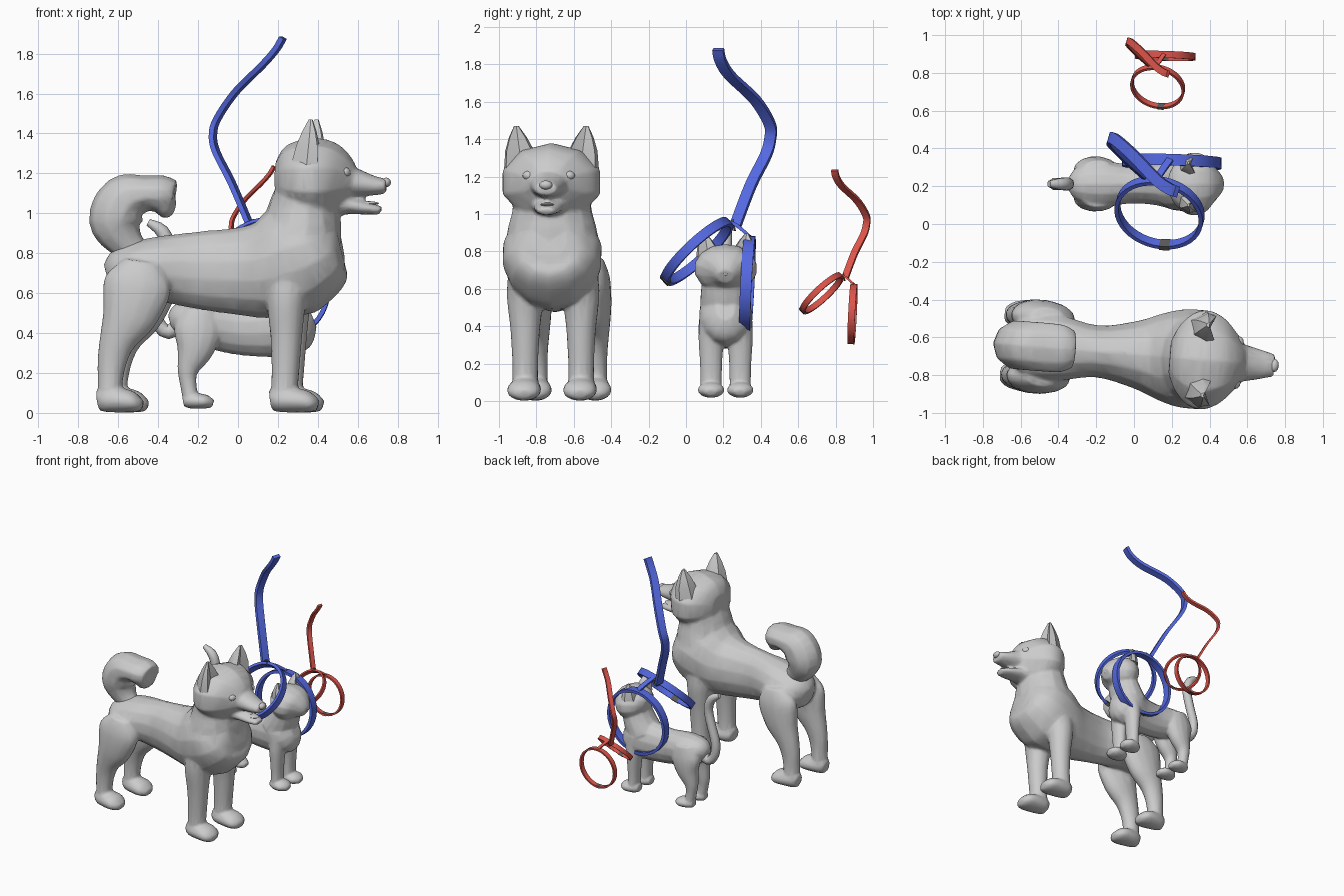
import bpy, bmesh, math
from mathutils import Vector, Matrix

if "Cube" in bpy.data.objects:
    bpy.data.objects.remove(bpy.data.objects["Cube"])


def finish(name, bm, mat=None, angle=40):
    bmesh.ops.recalc_face_normals(bm, faces=bm.faces)
    me = bpy.data.meshes.new(name)
    bm.to_mesh(me)
    bm.free()
    ob = bpy.data.objects.new(name, me)
    bpy.context.collection.objects.link(ob)
    if mat:
        me.materials.append(mat)
    shade(ob, angle)
    return ob


def shade(ob, angle):
    bpy.ops.object.select_all(action='DESELECT')
    ob.select_set(True)
    bpy.context.view_layer.objects.active = ob
    bpy.ops.object.shade_smooth_by_angle(angle=math.radians(angle))


def spline(pts, steps):
    P = [Vector(p) for p in pts]
    out = []
    for i in range(len(P) - 1):
        a, b, c, d = P[max(i - 1, 0)], P[i], P[i + 1], P[min(i + 2, len(P) - 1)]
        for k in range(steps):
            t = k / steps
            out.append(0.5 * (2 * b + (c - a) * t + (2 * a - 5 * b + 4 * c - d) * t * t
                              + (3 * b - a - 3 * c + d) * t ** 3))
    return out + [P[-1]]


def bridge(bm, rings, closed=False):
    n = len(rings[0])
    for i in range(len(rings) if closed else len(rings) - 1):
        a, b = rings[i], rings[(i + 1) % len(rings)]
        for j in range(n):
            bm.faces.new((a[j], a[(j + 1) % n], b[(j + 1) % n], b[j]))
    if not closed:
        bm.faces.new(rings[0])
        bm.faces.new(rings[-1])


def tube(name, pts, steps=4, sides=14, y=0.0):
    """Loft of ovals; each point is x, z, half width in y, half thickness in the xz plane."""
    bm = bmesh.new()
    P = spline(pts, steps)
    rings = []
    for i, p in enumerate(P):
        t = P[min(i + 1, len(P) - 1)] - P[max(i - 1, 0)]
        t = Vector((t[0], 0, t[1])).normalized()
        nrm = Vector((-t.z, 0, t.x))
        c = Vector((p[0], y, p[1]))
        rings.append([bm.verts.new(c + Vector((0, p[2] * math.cos(a), 0)) + nrm * p[3] * math.sin(a))
                      for a in (2 * math.pi * (k + .5) / sides for k in range(sides))])
    bridge(bm, rings)
    return finish(name, bm)


def ball(name, c, r, seg=12):
    bm = bmesh.new()
    bmesh.ops.create_uvsphere(bm, u_segments=seg, v_segments=seg // 2 + 2, radius=1,
                              matrix=Matrix.Translation(c) @ Matrix.Diagonal((*r, 1)))
    return finish(name, bm)


def ear(name, base, tip, hx, hy):
    # pointed ear with a hollow front
    b, t = Vector(base), Vector(tip)
    outline = ((1, -.85, 0), (.2, -1, 0), (-1, -.5, 0), (-1, .5, 0), (.2, 1, 0), (1, .85, 0), (.5, 0, 0))
    bm = bmesh.new()
    rings = [[bm.verts.new(b.lerp(t, f) + Vector((o[0] * hx, o[1] * hy, 0)) * s) for o in outline]
             for f, s in ((0, 1), (.45, .78), (.75, .48), (1, .13))]
    bridge(bm, rings)
    return finish(name, bm)


def blend(name, parts, voxel, ratio):
    # fuse overlapping parts into one skin
    bpy.ops.object.select_all(action='DESELECT')
    for p in parts:
        p.select_set(True)
    ob = parts[0]
    bpy.context.view_layer.objects.active = ob
    bpy.ops.object.join()
    ob.name = name
    m = ob.modifiers.new("fuse", 'REMESH')
    m.mode, m.voxel_size = 'VOXEL', voxel
    m = ob.modifiers.new("soften", 'SMOOTH')
    m.factor, m.iterations = .5, 5
    m = ob.modifiers.new("reduce", 'DECIMATE')
    m.ratio = ratio
    for m in list(ob.modifiers):
        bpy.ops.object.modifier_apply(modifier=m.name)
    shade(ob, 60)
    return ob


def place(obs, matrix):
    for o in obs:
        o.matrix_world = matrix @ o.matrix_world


# Dog: trunk, neck, head, muzzle and jaw
skin = [
    tube("trunk", [(-.65, .67, .07, .08), (-.58, .69, .16, .14), (-.42, .72, .18, .16), (-.2, .715, .14, .195),
                   (0, .71, .18, .22), (.15, .72, .235, .25), (.29, .77, .268, .285), (.4, .81, .255, .24),
                   (.48, .85, .18, .17), (.515, .86, .1, .11)]),
    tube("neck", [(.28, .72, .26, .2), (.32, .9, .245, .2), (.33, 1.02, .215, .18), (.35, 1.15, .2, .14)]),
    tube("head", [(.19, 1.17, .09, .09), (.23, 1.17, .18, .16), (.3, 1.17, .255, .195), (.38, 1.17, .275, .21),
                  (.46, 1.17, .24, .195), (.53, 1.165, .165, .15), (.58, 1.16, .1, .09)], sides=10),
    tube("muzzle", [(.48, 1.16, .12, .1), (.58, 1.155, .1, .075), (.67, 1.14, .08, .052), (.745, 1.135, .06, .038)]),
    tube("jaw", [(.46, 1.05, .11, .07), (.56, 1.04, .085, .045), (.65, 1.025, .068, .032), (.72, 1.015, .045, .02)])]
dog = []
for s, side in ((-1, "right"), (1, "left")):
    skin += [
        tube("front_leg", [(.27, .74, .08, .1), (.255, .58, .1, .1), (.255, .38, .08, .08), (.25, .2, .07, .07),
                           (.24, .05, .07, .065)], y=s * .15),
        tube("front_paw", [(.175, .06, .05, .05), (.22, .065, .08, .062), (.33, .06, .092, .06), (.385, .045, .08, .045),
                           (.415, .035, .04, .025)], y=s * .15),
        tube("hind_leg", [(-.47, .76, .05, .09), (-.49, .65, .085, .17), (-.53, .5, .09, .145), (-.59, .37, .075, .095),
                          (-.62, .26, .062, .075), (-.63, .14, .06, .062), (-.625, .05, .06, .06)], y=s * .16),
        tube("hind_paw", [(-.695, .06, .04, .05), (-.65, .065, .07, .062), (-.55, .06, .09, .06), (-.5, .045, .08, .045),
                          (-.465, .035, .04, .025)], y=s * .16)]
    dog += [ear(side + "_dog_ear", (.35, s * .155, 1.23), (.38, s * .187, 1.47), .07, .1),
            ball(side + "_dog_eye", (.545, s * .105, 1.205), (.03, .036, .027))]
dog += [blend("dog_body", skin, .012, .12),
        ball("dog_nose", (.745, 0, 1.155), (.024, .035, .024)),
        ball("dog_tongue", (.63, 0, 1.05), (.08, .04, .012)),
        blend("dog_tail", [
            tube("curl", [(-.47, .77, .05, .06), (-.56, .85, .09, .09), (-.615, .96, .13, .135), (-.565, 1.07, .135, .13),
                          (-.46, 1.1, .135, .09), (-.38, 1.095, .13, .095), (-.32, 1.085, .1, .08)], sides=10),
            ball("tip", (-.365, 1.05, 0.0)[0:1] + (0, 1.05), (.055, .1, .075))], .012, .15)]
place(dog, Matrix.Translation((0, -.69, 0)) @ Matrix.Rotation(-.08, 4, 'Z'))

# Cat
skin = [
    tube("trunk", [(-.34, .45, .04, .04), (-.29, .46, .1, .095), (-.18, .455, .125, .12), (-.02, .43, .105, .135),
                   (.12, .43, .115, .15), (.24, .445, .145, .16), (.32, .47, .12, .14), (.37, .49, .05, .06)]),
    tube("neck", [(.22, .48, .14, .13), (.27, .58, .135, .11), (.31, .7, .12, .09)]),
    tube("head", [(.19, .71, .06, .06), (.23, .715, .125, .105), (.3, .71, .168, .13), (.37, .7, .155, .12),
                  (.42, .685, .095, .085), (.46, .665, .045, .04)])]
cat = []
for s, side in ((-1, "right"), (1, "left")):
    skin += [
        tube("front_leg", [(.26, .48, .06, .08), (.26, .34, .068, .06), (.26, .2, .06, .046), (.26, .06, .057, .04)],
             y=s * .078),
        tube("front_paw", [(.21, .06, .035, .03), (.25, .06, .062, .042), (.32, .058, .07, .04), (.36, .045, .03, .02)],
             y=s * .078),
        tube("hind_leg", [(-.19, .52, .05, .08), (-.2, .42, .07, .12), (-.215, .32, .068, .095), (-.25, .22, .05, .055),
                          (-.25, .15, .042, .042), (-.235, .06, .045, .04)], y=s * .075),
        tube("hind_paw", [(-.275, .055, .03, .025), (-.24, .06, .055, .038), (-.17, .057, .065, .037),
                          (-.125, .045, .03, .02)], y=s * .075)]
    cat += [ear(side + "_cat_ear", (.285, s * .092, .77), (.29, s * .112, .895), .045, .065),
            ball(side + "_cat_eye", (.42, s * .064, .718), (.02, .03, .02))]
cat += [blend("cat_body", skin, .008, .2),
        ball("cat_nose", (.455, 0, .68), (.016, .02, .012)),
        tube("cat_tail", [(-.27, .46, .045, .045), (-.35, .405, .036, .036), (-.405, .46, .034, .034),
                          (-.415, .56, .034, .034), (-.375, .7, .034, .034), (-.35, .82, .034, .034),
                          (-.38, .91, .034, .034), (-.45, .955, .018, .018)], steps=3, sides=10)]
place(cat, Matrix.Translation((0, .212, 0)))


# Harnesses with leash
def material(name, rgb):
    m = bpy.data.materials.new(name)
    m.diffuse_color = (*rgb, 1)
    m.use_nodes = True
    m.node_tree.nodes["Principled BSDF"].inputs["Base Color"].default_value = m.diffuse_color
    return m


def rect_rings(bm, items, w, th):
    return [[bm.verts.new(c + a * w * i + b * th * j) for i, j in ((-1, -1), (1, -1), (1, 1), (-1, 1))]
            for c, a, b in items]


def band(name, c, n, r, mat, w=.026, th=.011, seg=40):
    n, c = Vector(n).normalized(), Vector(c)
    u = n.orthogonal().normalized()
    v = n.cross(u)
    items = []
    for k in range(seg):
        a = 2 * math.pi * k / seg
        d = u * math.cos(a) + v * math.sin(a)
        items.append((c + d * r, n, d))
    bm = bmesh.new()
    bridge(bm, rect_rings(bm, items, w, th), True)
    return finish(name, bm, mat, 30)


def strap(name, pts, mat, w, th, steps=6, wide=(0, 1, 0)):
    P = spline(pts, steps)
    items = []
    for i, p in enumerate(P):
        t = (P[min(i + 1, len(P) - 1)] - P[max(i - 1, 0)]).normalized()
        a = Vector(wide)
        a = (a - t * a.dot(t)).normalized()
        items.append((p, a, t.cross(a)))
    bm = bmesh.new()
    bridge(bm, rect_rings(bm, items, w, th))
    return finish(name, bm, mat, 30)


def buckle(name, c, n, r, direction, mat):
    # short sleeve around a band, on the given side of the loop
    n, c = Vector(n).normalized(), Vector(c)
    d = Vector(direction)
    d = (d - n * d.dot(n)).normalized()
    t = n.cross(d)
    return strap(name, [c + d * r - t * .028, c + d * r + t * .028], mat, .029, .014, 1, n)


NECK, NECK_N = (.135, .06, .8), (-.2, -.67, .72)
GIRTH, GIRTH_N = (.2, .328, .62), (.03, 1, -.05)
metal = material("dark_metal", (.1, .1, .1))
for color, rgb, scale, off in (("blue", (.09, .14, .75), 1, (0, 0, 0)),
                               ("red", (.72, .09, .07), .61, (.043, .69, .088))):
    mat = material(color, rgb)
    parts = [
        band(color + "_neck_loop", NECK, NECK_N, .228, mat),
        band(color + "_girth_loop", GIRTH, GIRTH_N, .252, mat, .03),
        strap(color + "_back_strap", [(.1, .21, .965), (.14, .27, .94), (.19, .34, .88)], mat, .018, .009, 4, (1, 0, 0)),
        strap(color + "_leash", [(.06, .265, .94), (-.03, .345, 1.15), (-.11, .425, 1.31), (-.125, .45, 1.4),
                                 (-.1, .448, 1.48), (-.01, .37, 1.61), (.12, .235, 1.74), (.19, .185, 1.82),
                                 (.225, .172, 1.88)], mat, .03, .013, 6, (.3, 1, 0)),
        band(color + "_leash_ring", (.085, .255, .94), (0, 1, .2), .026, metal, .006, .006, 16),
        buckle(color + "_neck_buckle", NECK, NECK_N, .228, (.2, -1, -1), metal),
        buckle(color + "_girth_buckle", GIRTH, GIRTH_N, .252, (0, 0, -1), metal)]
    place(parts, Matrix.Translation(off) @ Matrix.Scale(scale, 4))
